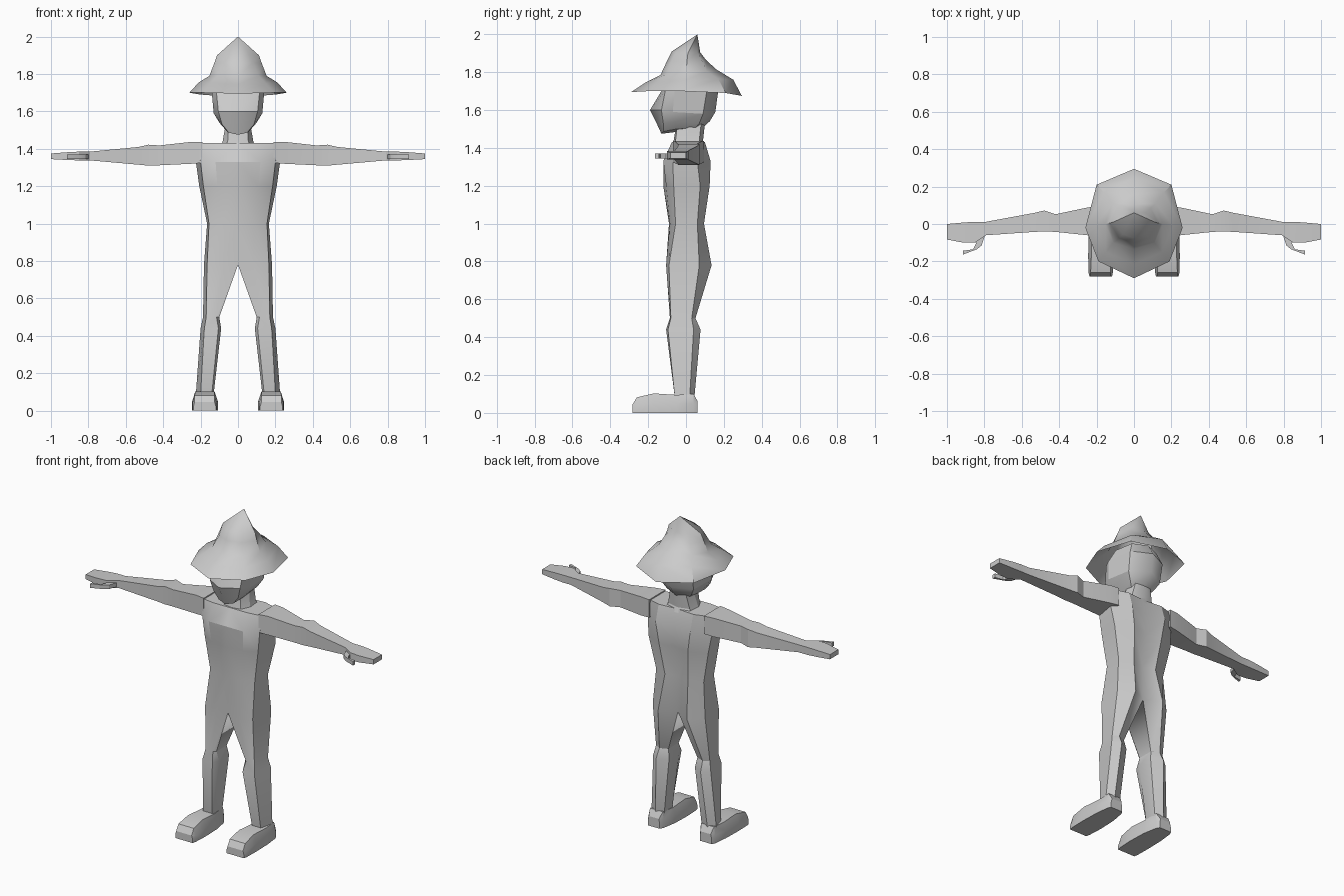
import bpy, bmesh, math

skin = bpy.data.materials.new("plain_grey")
skin.diffuse_color = (0.6, 0.6, 0.6, 1)


def loft(name, rings, closed=True, caps=(True, True), mirror=True, skip_last=0, angle=25):
    """Bridge rings of points; skip_last leaves the seam open on the first spans."""
    bm = bmesh.new()
    rows = [[bm.verts.new(p) for p in r] for r in rings]
    n = len(rings[0])
    for i in range(len(rows) - 1):
        a, b = rows[i], rows[i + 1]
        for j in range(n if closed and i >= skip_last else n - 1):
            k = (j + 1) % n
            bm.faces.new((a[j], a[k], b[k], b[j]))
    if caps[0]:
        bm.faces.new(rows[0])
    if caps[1]:
        bm.faces.new(rows[-1])
    bmesh.ops.remove_doubles(bm, verts=bm.verts, dist=1e-5)
    bmesh.ops.recalc_face_normals(bm, faces=bm.faces)
    me = bpy.data.meshes.new(name)
    bm.to_mesh(me)
    bm.free()
    me.materials.append(skin)
    ob = bpy.data.objects.new(name, me)
    bpy.context.collection.objects.link(ob)
    bpy.ops.object.select_all(action='DESELECT')
    ob.select_set(True)
    bpy.context.view_layer.objects.active = ob
    bpy.ops.object.shade_smooth_by_angle(angle=math.radians(angle))
    if mirror:
        m = ob.modifiers.new("mirror", 'MIRROR')
        m.use_clip = True
        m.merge_threshold = 0.001
    return ob


def level(z, *pts):
    return [(x, y, z) for x, y in pts]


# Torso running down into the legs: one half, split below the crotch
loft("torso_and_legs", [
    level(1.43, (0, -.075), (.12, -.075), (.22, -.06), (.22, .07), (.12, .10), (0, .09)),
    level(1.33, (0, -.12), (.12, -.12), (.20, -.07), (.225, .06), (.12, .13), (0, .115)),
    level(1.20, (0, -.12), (.11, -.105), (.185, -.065), (.207, .075), (.10, .125), (0, .11)),
    level(1.00, (0, -.09), (.09, -.085), (.155, -.055), (.165, .06), (.08, .095), (0, .075)),
    level(.78, (0, -.10), (.08, -.105), (.165, -.09), (.182, .07), (.10, .135), (0, .08)),
    level(.50, (.10, -.07), (.115, -.085), (.17, -.08), (.187, .03), (.15, .05), (.10, .03)),
    level(.44, (.09, -.06), (.105, -.105), (.18, -.095), (.20, .04), (.155, .077), (.09, .04)),
    level(.09, (.13, -.05), (.14, -.06), (.20, -.06), (.225, .02), (.18, .045), (.13, .03)),
], skip_last=4)

# Shoes, lofted from toe to heel: y, sole inner/outer x, top inner/outer x, top z
shoe = [(-.282, .118, .238, .125, .232, .045), (-.26, .113, .243, .125, .232, .082),
        (-.17, .108, .245, .125, .228, .103), (-.05, .112, .242, .125, .225, .095),
        (.04, .128, .232, .132, .222, .10), (.062, .14, .222, .145, .215, .06)]
loft("shoe", [[(a, y, 0), (b, y, 0), (b, y, z * .5), (d, y, z), (c, y, z), (a, y, z * .5)]
              for y, a, b, c, d, z in shoe])

# Arms and flat hands: x, front y, back y, bottom z, top z
arm = [(.19, -.07, .095, 1.325, 1.437), (.25, -.06, .088, 1.32, 1.437),
       (.42, -.042, .052, 1.312, 1.418), (.48, -.04, .072, 1.31, 1.422),
       (.53, -.042, .06, 1.315, 1.41), (.79, -.06, .012, 1.338, 1.385),
       (.85, -.10, .012, 1.338, 1.385), (.91, -.10, .008, 1.34, 1.382),
       (1.0, -.083, 0, 1.345, 1.375)]
loft("arm", [[(x, f, b), (x, k, b), (x, k, t), (x, f, t)] for x, f, k, b, t in arm])

# Hooked thumb: inner and outer edge points
thumb = [(.795, -.055, .85, -.08), (.815, -.115, .845, -.105),
         (.84, -.135, .86, -.135), (.913, -.163, .913, -.143)]
loft("thumb", [[(a, b, 1.345), (c, d, 1.345), (c, d, 1.37), (a, b, 1.37)]
               for a, b, c, d in thumb])

# Neck
loft("neck", [
    level(1.41, (0, -.075), (.07, -.06), (.095, .0), (.09, .08), (0, .10)),
    level(1.44, (0, -.065), (.055, -.055), (.082, .0), (.075, .07), (0, .09)),
    level(1.53, (0, -.05), (.05, -.045), (.066, .02), (.055, .08), (0, .10)),
], closed=False, caps=(False, False))

# Head with a ridged face
loft("head", [
    [(0, -.13, 1.475), (.05, -.12, 1.487), (.065, -.05, 1.5), (.06, .05, 1.505), (0, .08, 1.50)],
    [(0, -.16, 1.54), (.085, -.12, 1.53), (.10, -.05, 1.54), (.085, .07, 1.53), (0, .125, 1.54)],
    [(0, -.19, 1.60), (.105, -.13, 1.60), (.13, -.07, 1.59), (.115, .09, 1.58), (0, .155, 1.59)],
    level(1.70, (0, -.13), (.115, -.11), (.14, -.06), (.12, .11), (0, .17)),
    level(1.77, (0, -.10), (.08, -.08), (.11, -.03), (.09, .09), (0, .13)),
], closed=False)

# Pointed hat: open eight-sided shell with a drooping brim
loft("hat", [
    [(0, -.29, 1.695), (.19, -.20, 1.70), (.26, -.02, 1.70), (.20, .21, 1.69), (0, .295, 1.675)],
    [(0, -.215, 1.745), (.15, -.15, 1.75), (.21, -.01, 1.755), (.16, .17, 1.765), (0, .25, 1.76)],
    [(0, -.135, 1.785), (.11, -.10, 1.79), (.153, 0, 1.79), (.115, .11, 1.805), (0, .16, 1.815)],
    [(0, -.10, 1.86), (.08, -.075, 1.86), (.128, .005, 1.855), (.09, .085, 1.86), (0, .105, 1.865)],
    [(0, -.075, 1.91), (.06, -.055, 1.905), (.112, .01, 1.90), (.06, .06, 1.905), (0, .075, 1.905)],
    [(0, .06, 2.0)] * 5,
], closed=False, caps=(False, False), angle=40)
